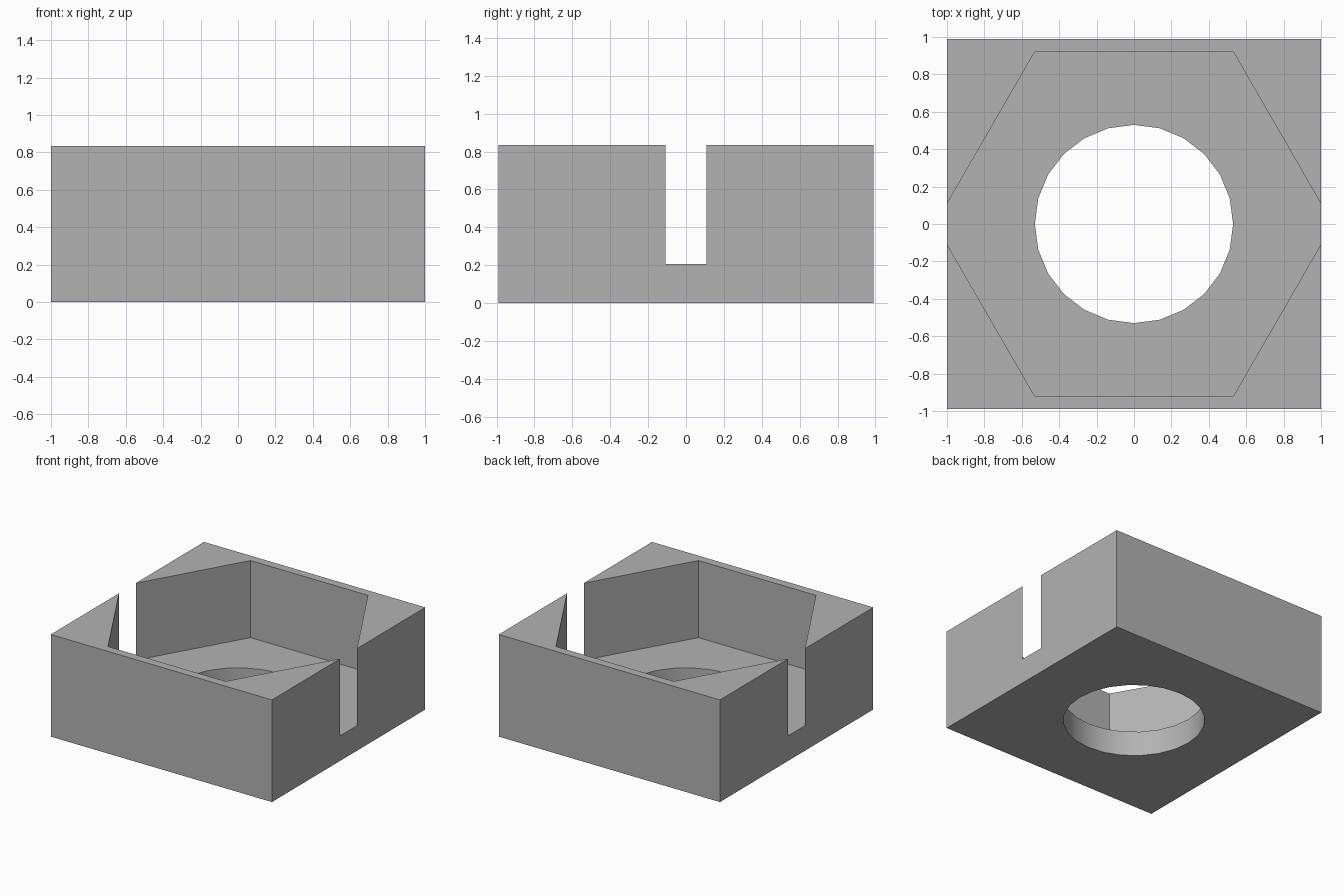
import bpy
import math

cube = bpy.data.objects.get("Cube")
if cube:
    bpy.data.objects.remove(cube, do_unlink=True)

WIDTH, DEPTH, HEIGHT = 2.0, 1.98, 0.835
FLOOR = 0.205
POCKET_APOTHEM = 0.92
HOLE_RADIUS = 0.53

grey = bpy.data.materials.new("plain grey")
grey.use_nodes = True
colour = (0.45, 0.45, 0.45, 1)
grey.diffuse_color = colour
grey.node_tree.nodes["Principled BSDF"].inputs["Base Color"].default_value = colour


def prism(name, sides, radius, bottom, top):
    """Upright prism with a corner on the x axis."""
    bpy.ops.mesh.primitive_cylinder_add(
        vertices=sides, radius=radius, depth=top - bottom,
        location=(0, 0, (top + bottom) / 2), rotation=(0, 0, math.pi / 2))
    obj = bpy.context.object
    obj.name = name
    obj.data.materials.append(grey)
    return obj


def cut(target, cutter):
    mod = target.modifiers.new(cutter.name, "BOOLEAN")
    mod.operation = "DIFFERENCE"
    mod.solver = "EXACT"
    mod.object = cutter
    bpy.context.view_layer.objects.active = target
    bpy.ops.object.modifier_apply(modifier=mod.name)
    bpy.data.objects.remove(cutter, do_unlink=True)


# Rectangular block
bpy.ops.mesh.primitive_cube_add(size=1, location=(0, 0, HEIGHT / 2))
block = bpy.context.object
block.name = "socket_block"
block.scale = (WIDTH, DEPTH, HEIGHT)
bpy.ops.object.transform_apply(location=True, rotation=False, scale=True)
block.data.materials.append(grey)

# Hexagonal pocket, whose corners break through the two side walls
cut(block, prism("hex_pocket", 6, POCKET_APOTHEM / math.cos(math.pi / 6), FLOOR, HEIGHT + 0.2))

# Round hole through the floor
cut(block, prism("round_hole", 24, HOLE_RADIUS, -0.2, FLOOR + 0.2))

# Smooth hole wall, sharp block edges
bpy.ops.object.select_all(action="DESELECT")
block.select_set(True)
bpy.context.view_layer.objects.active = block
bpy.ops.object.shade_smooth_by_angle(angle=math.radians(30))
